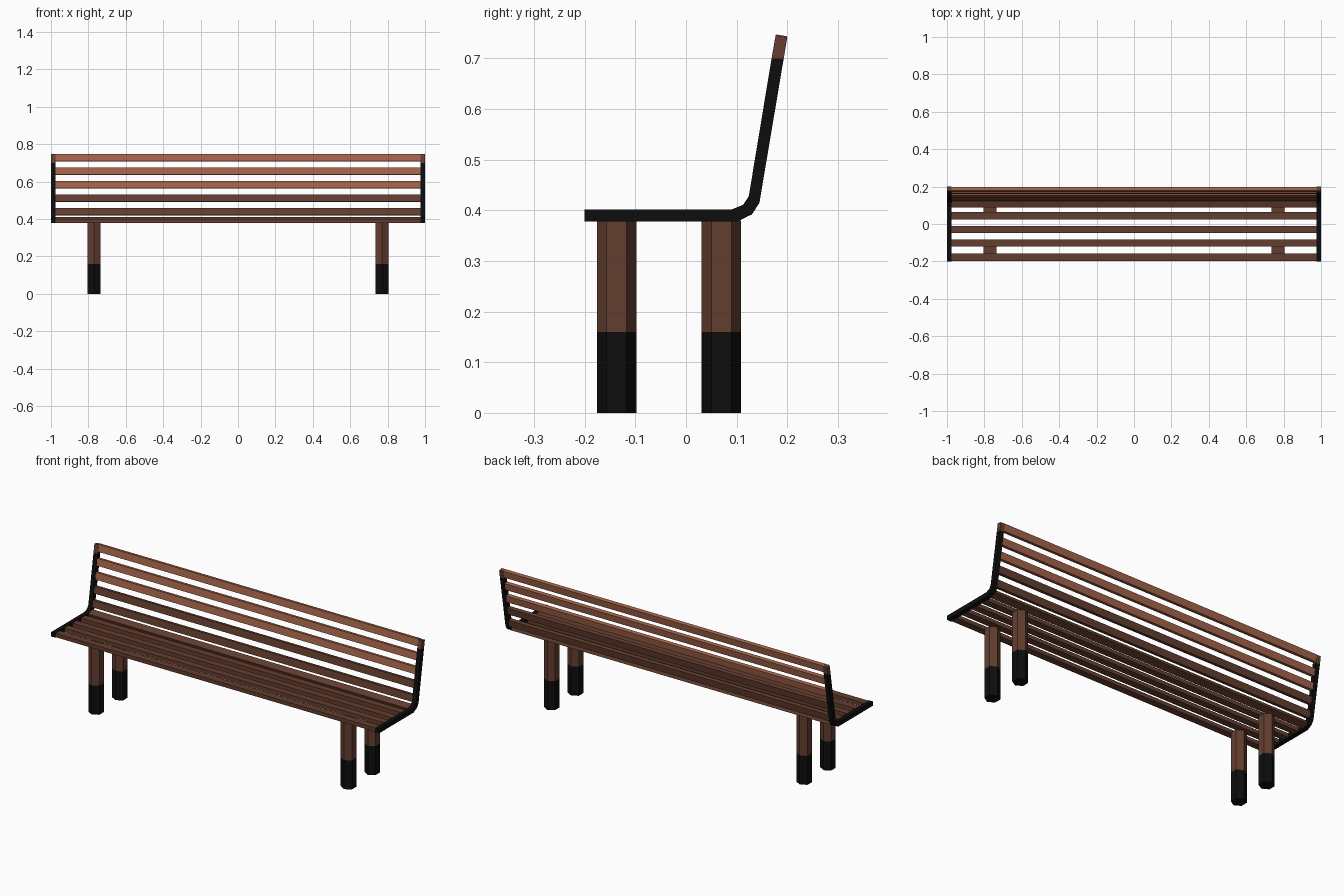
import bpy, bmesh, math
from mathutils import Matrix

if "Cube" in bpy.data.objects:
    bpy.data.objects.remove(bpy.data.objects["Cube"])


def material(name, rgb):
    m = bpy.data.materials.new(name)
    m.diffuse_color = (*rgb, 1)
    m.use_nodes = True
    m.node_tree.nodes["Principled BSDF"].inputs["Base Color"].default_value = m.diffuse_color
    return m


DARK = material("dark_wood", (0.127, 0.048, 0.029))
LIGHT = material("light_wood", (0.37, 0.127, 0.068))
BLACK = material("black_metal", (0.004, 0.004, 0.004))


def finish(name, bm, mat):
    bmesh.ops.recalc_face_normals(bm, faces=bm.faces[:])
    me = bpy.data.meshes.new(name)
    bm.to_mesh(me)
    bm.free()
    me.materials.append(mat)
    ob = bpy.data.objects.new(name, me)
    bpy.context.collection.objects.link(ob)
    return ob


def prism(name, points, depth, mat):
    # extrude a closed polygon by the given vector
    bm = bmesh.new()
    face = bm.faces.new([bm.verts.new(p) for p in points])
    out = bmesh.ops.extrude_face_region(bm, geom=[face])
    verts = [v for v in out["geom"] if isinstance(v, bmesh.types.BMVert)]
    bmesh.ops.translate(bm, verts=verts, vec=depth)
    # make sure both ends are closed
    bmesh.ops.holes_fill(bm, edges=[e for e in bm.edges if e.is_boundary], sides=0)
    return finish(name, bm, mat)


def slat(name, y, z, tilt, mat):
    bm = bmesh.new()
    bmesh.ops.create_cube(bm, size=1, matrix=Matrix.Translation((0, y, z))
                          @ Matrix.Rotation(math.radians(tilt), 4, 'X')
                          @ Matrix.Diagonal((1.952, 0.038, 0.021, 1)))
    return finish(name, bm, mat)


def side_plate(name, side, profile, mat):
    return prism(name, [(side, y, z) for y, z in profile], (-side * 0.025, 0, 0), mat)


def hex_post(name, x, y, z0, z1, mat):
    # two of the six corners lie on the y axis
    ring = [(x + 0.039 * math.sin(i * math.pi / 3), y + 0.039 * math.cos(i * math.pi / 3), z0)
            for i in range(6)]
    return prism(name, ring, (0, 0, z1 - z0), mat)


# Seat slats, the last one tipped along the bend
for i, (y, z, t) in enumerate([(-0.178, 0.39, 0), (-0.102, 0.39, 0), (-0.030, 0.39, 0),
                               (0.044, 0.39, 0), (0.109, 0.395, 20)]):
    slat(f"seat_slat_{i + 1}", y, z, t, DARK)

# Backrest slats, the upper three lighter
for i in range(5):
    z = 0.438 + i * 0.0722
    slat(f"back_slat_{i + 1}", 0.135 + (z - 0.42) * 0.165, z, 80.5, LIGHT if i > 1 else DARK)

# Bent end frames with wooden tips
frame = [(-0.2, 0.378), (0.102, 0.378), (0.131, 0.393), (0.145, 0.415), (0.193, 0.70),
         (0.169, 0.70), (0.124, 0.428), (0.113, 0.411), (0.091, 0.402), (-0.2, 0.402)]
tip = [(0.169, 0.70), (0.193, 0.70), (0.2, 0.742), (0.177, 0.746)]
for label, s in (("left", -1), ("right", 1)):
    side_plate(f"{label}_frame", s, frame, BLACK)
    side_plate(f"{label}_frame_tip", s, tip, DARK)
    # Hexagonal legs with black feet
    for pos, y in (("front", -0.137), ("back", 0.07)):
        hex_post(f"{label}_{pos}_leg", s * 0.77, y, 0.16, 0.38, DARK)
        hex_post(f"{label}_{pos}_foot", s * 0.77, y, 0.0, 0.16, BLACK)
